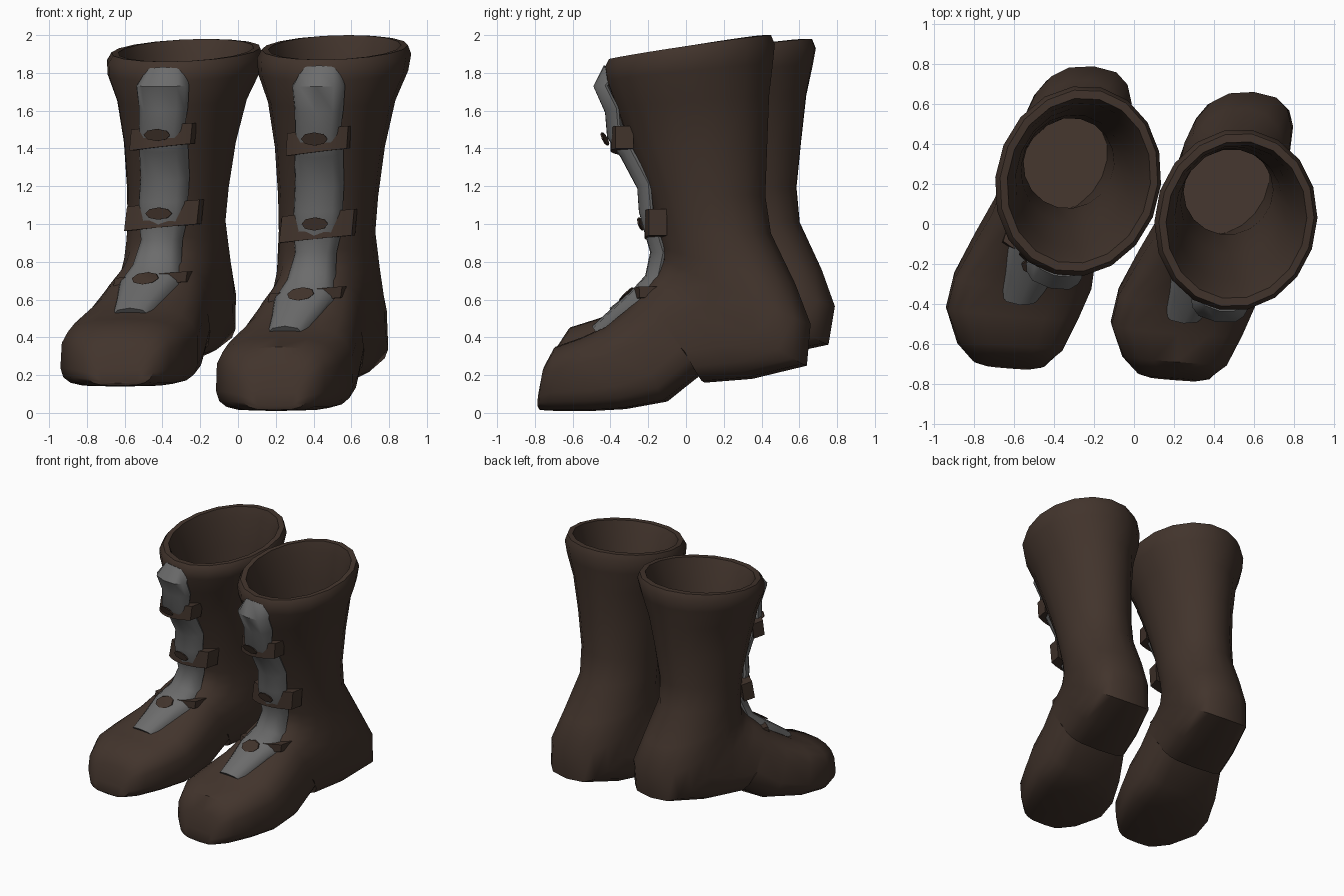
import bpy, bmesh, math
from mathutils import Vector

cube = bpy.data.objects.get("Cube")
if cube:
    bpy.data.objects.remove(cube, do_unlink=True)


def material(name, color):
    mat = bpy.data.materials.new(name)
    mat.use_nodes = True
    mat.diffuse_color = (*color, 1)
    shader = mat.node_tree.nodes["Principled BSDF"]
    shader.inputs["Base Color"].default_value = (*color, 1)
    shader.inputs["Roughness"].default_value = 0.9
    return mat


LEATHER = material("dark brown leather", (0.054, 0.034, 0.025))
TONGUE = material("grey tongue", (0.15, 0.15, 0.15))

# Boot rings from toe to rim and down inside:
# upper point y z, lower point y z, half width, corner exponent
BOOT = [
    (-.77, .13, -.78, .03, .12, .7),
    (-.745, .25, -.77, .015, .18, .6),
    (-.69, .35, -.68, .01, .26, .5),
    (-.55, .40, -.50, .01, .33, .45),
    (-.42, .46, -.32, .02, .345, .45),
    (-.30, .56, -.10, .06, .31, .5),
    (-.22, .65, .09, .21, .28, .55),
    (-.18, .70, .10, .16, .275, .55),
    (-.16, .73, .35, .18, .27, .55),
    (-.14, .77, .64, .25, .265, .6),
    (-.12, .82, .66, .47, .265, .75),
    (-.13, .88, .58, .68, .26, .9),
    (-.15, .97, .45, .95, .25, 1),
    (-.19, 1.15, .42, 1.15, .26, 1),
    (-.29, 1.40, .43, 1.42, .285, 1),
    (-.37, 1.62, .44, 1.68, .33, 1),
    (-.42, 1.76, .46, 1.85, .39, 1),
    (-.43, 1.83, .47, 1.95, .40, 1),
    (-.41, 1.87, .45, 2.0, .38, 1),
    (-.37, 1.87, .41, 2.0, .345, 1),
    (-.34, 1.81, .39, 1.92, .33, 1),
    (-.28, 1.65, .38, 1.68, .29, 1),
    (-.15, 1.30, .37, 1.30, .25, 1),
    (-.05, .92, .38, .90, .22, 1),
    (-.05, .50, .42, .40, .21, 1),
]

# Tongue centre line: y, z, half width
TONGUE_PATH = [
    (-.47, .43, .10), (-.36, .53, .13), (-.26, .62, .16), (-.18, .71, .13),
    (-.15, .85, .11), (-.18, .96, .13), (-.21, 1.07, .13), (-.22, 1.2, .13),
    (-.31, 1.37, .13), (-.38, 1.47, .12), (-.39, 1.6, .13),
    (-.45, 1.73, .14), (-.40, 1.82, .11),
]


def placer(x0, y0, z0, lean, turn_low, turn_high, stretch, height, shear):
    """Return a function moving a point of the shared boot to its place.

    The foot is turned more than the shaft, and the shaft leans outwards."""
    def place(p):
        x, y, z = p
        fade = min(1, max(0, (z - .4) / .6))
        turn = turn_low + (turn_high - turn_low) * fade
        tilt = .08 + (turn_high - .08) * fade
        return Vector((x0 + x + lean * z + turn * (max(y, -.55) - .1),
                       y0 + y * stretch - tilt * x + shear * z,
                       z0 + z * height))
    return place


def loft(name, rings, mat, place, angle=40):
    """Skin closed rings of points and cap both ends."""
    bm = bmesh.new()
    rows = [[bm.verts.new(place(p)) for p in ring] for ring in rings]
    for a, b in zip(rows, rows[1:]):
        for i in range(len(a)):
            j = (i + 1) % len(a)
            bm.faces.new((a[i], a[j], b[j], b[i]))
    bm.faces.new(rows[0])
    bm.faces.new(rows[-1])
    bmesh.ops.recalc_face_normals(bm, faces=bm.faces)
    mesh = bpy.data.meshes.new(name)
    bm.to_mesh(mesh)
    bm.free()
    mesh.materials.append(mat)
    obj = bpy.data.objects.new(name, mesh)
    bpy.context.collection.objects.link(obj)
    bpy.ops.object.select_all(action="DESELECT")
    obj.select_set(True)
    bpy.context.view_layer.objects.active = obj
    bpy.ops.object.shade_smooth_by_angle(angle=math.radians(angle))
    return obj


def power(v, e):
    return math.copysign(abs(v) ** e, v) if abs(v) > 1e-6 else 0


def boot_ring(ty, tz, by, bz, w, e, n=18):
    """Oval between an upper and a lower point, squarer towards the sole."""
    top, low = Vector((0, ty, tz)), Vector((0, by, bz))
    ring = []
    for i in range(n):
        a = math.tau * i / n
        k = e if math.cos(a) < 0 else (1 + e) / 2
        ring.append((top + low) / 2 + (top - low) / 2 * power(math.cos(a), k)
                    + Vector((w * power(math.sin(a), k), 0, 0)))
    return ring


def tongue_rings():
    """Flat sections square to the centre line, with edges bent backwards."""
    pts = [Vector((0, y, z)) for y, z, w in TONGUE_PATH]
    rings = []
    for i, (y, z, w) in enumerate(TONGUE_PATH):
        t = (pts[min(i + 1, len(pts) - 1)] - pts[max(i - 1, 0)]).normalized()
        out = Vector((0, -t.z, t.y))
        rings.append([pts[i] + Vector((w * power(math.cos(a), .6), 0, 0))
                      + out * (.04 * power(math.sin(a), .8)
                               - .045 * math.cos(a) ** 2)
                      for a in (math.tau * k / 12 for k in range(12))])
    return rings


def strap_rings(y, z, reach, tall):
    """Band bent round the front, from side to side."""
    rings = []
    for i in range(9):
        u = -1 + i / 4
        x, back = reach * u, .05 * u * u
        rings.append([Vector((x, y + back + d, z + h * tall + .02 * u))
                      for d, h in ((-.025, -1), (-.025, 1), (.07, 1), (.07, -1))])
    return rings


def buckle_rings(y, z, slope):
    """Small rounded plate lying on the tongue."""
    return [[Vector((.07 * math.cos(a), y - d + slope * math.sin(a),
                     z + .035 * math.sin(a)))
             for a in (math.tau * k / 8 for k in range(8))]
            for d in (0, .009)]


PLACES = {
    "left": placer(.40, 0, 0, .065, .32, .17, 1, 1, 0),
    "right": placer(-.42, .08, .13, .085, .33, .25, 1.03, .925, .06),
}

for side, place in PLACES.items():
    loft(f"{side}_boot", [boot_ring(*r) for r in BOOT], LEATHER, place)
    loft(f"{side}_tongue", tongue_rings(), TONGUE, place, 50)
    # Straps and buckles: strap y, z, reach, half height, buckle y, slope
    for part, y, z, reach, tall, front, slope in (
            ("ankle", -.25, .62, .19, .03, -.312, .035),
            ("middle", -.19, .99, .19, .07, -.235, -.01),
            ("upper", -.37, 1.44, .16, .06, -.425, -.015)):
        loft(f"{side}_{part}_strap", strap_rings(y, z, reach, tall),
             LEATHER, place)
        loft(f"{side}_{part}_buckle", buckle_rings(front, z + .01, slope),
             LEATHER, place)
